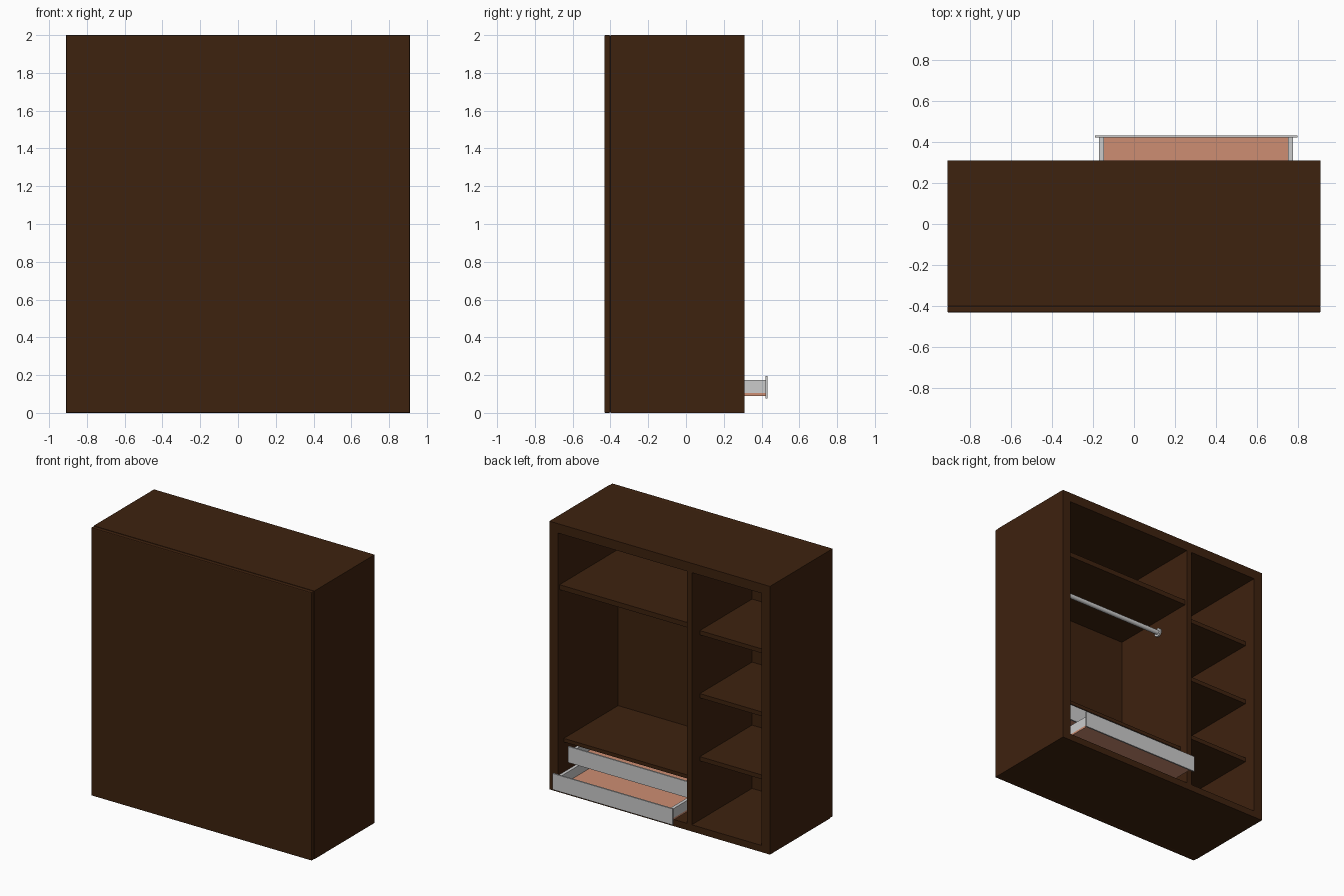
import bpy
from mathutils import Vector

cube = bpy.data.objects.get("Cube")
if cube:
    bpy.data.objects.remove(cube, do_unlink=True)


def material(name, rgb):
    m = bpy.data.materials.new(name)
    m.use_nodes = True
    m.diffuse_color = (*rgb, 1)
    m.node_tree.nodes["Principled BSDF"].inputs["Base Color"].default_value = (*rgb, 1)
    return m


wood = material("dark_brown_wood", (0.048, 0.0157, 0.0045))
grey = material("light_grey_metal", (0.6, 0.6, 0.6))
base = material("salmon_board", (0.61, 0.27, 0.17))


def box(name, mat, x, y, z, bevel=0):
    """Box given by its (min, max) extent on each axis."""
    lo, hi = Vector((x[0], y[0], z[0])), Vector((x[1], y[1], z[1]))
    bpy.ops.mesh.primitive_cube_add(size=1)
    ob = bpy.context.object
    ob.name = name
    for v in ob.data.vertices:
        v.co = (lo + hi) / 2 + v.co * (hi - lo)
    ob.data.materials.append(mat)
    if bevel:
        mod = ob.modifiers.new("soft_edges", 'BEVEL')
        mod.width, mod.segments = bevel, 2
    return ob


def cylinder(name, mat, x, y, z, radius):
    """Cylinder lying along x."""
    bpy.ops.mesh.primitive_cylinder_add(
        vertices=24, radius=radius, depth=x[1] - x[0],
        location=((x[0] + x[1]) / 2, y, z), rotation=(0, 1.5708, 0))
    ob = bpy.context.object
    ob.name = name
    ob.data.materials.append(mat)
    bpy.ops.object.shade_smooth_by_angle()


W, T = 0.91, 0.07              # half width, carcass thickness
INNER = W - T
OPEN, BACK, REAR = 0.31, -0.40, -0.432
DIV = (-0.265, -0.225)         # divider extent
FLOOR = 0.05

# Carcass
depth = (BACK, OPEN)
box("closed_panel", wood, (-W, W), (REAR, BACK), (0, 2), bevel=0.006)
box("left_side", wood, (INNER, W), depth, (0, 2))
box("right_side", wood, (-W, -INNER), depth, (0, 2))
box("top_board", wood, (-INNER, INNER), depth, (2 - T, 2))
box("floor_board", wood, (-INNER, INNER), depth, (0, FLOOR))
box("divider", wood, DIV, depth, (FLOOR, 2 - T))

# Shelves
wide = (DIV[1], INNER)
box("hat_shelf", wood, wide, (BACK, OPEN - 0.02), (1.5, 1.537))
box("drawer_cover_shelf", wood, wide, (BACK, OPEN - 0.07), (0.345, 0.372))
for i in range(3):
    top = 0.522 + 0.47 * i
    box(f"narrow_shelf_{i + 1}", wood, (-INNER, DIV[0]),
        (BACK, OPEN - 0.095), (top - 0.032, top))

# Hanging rail with end flanges
cylinder("hanging_rail", grey, wide, 0.0, 1.4, 0.017)
for name, x in (("left_flange", (INNER - 0.012, INNER)),
                ("right_flange", (DIV[1], DIV[1] + 0.012))):
    cylinder(name, grey, x, 0.0, 1.4, 0.032)


def drawer(name, y, z):
    """Drawer whose front plate has its outer face at y and its lower edge at z."""
    back, inside = y - 0.6, y - 0.011
    x0, x1, t = -0.17, 0.775, 0.024
    box(name + "_front", grey, (-0.19, 0.797), (inside, y), (z, z + 0.12))
    box(name + "_base", base, (x0, x1), (back, inside), (z + 0.015, z + 0.03))
    wall = (z + 0.03, z + 0.1)
    box(name + "_left_wall", grey, (x1 - t, x1), (back, inside), wall)
    box(name + "_right_wall", grey, (x0, x0 + t), (back, inside), wall)
    box(name + "_back_wall", grey, (x0 + t, x1 - t), (back, back + t), wall)


drawer("lower_drawer", 0.432, 0.075)
drawer("upper_drawer", 0.255, 0.21)
